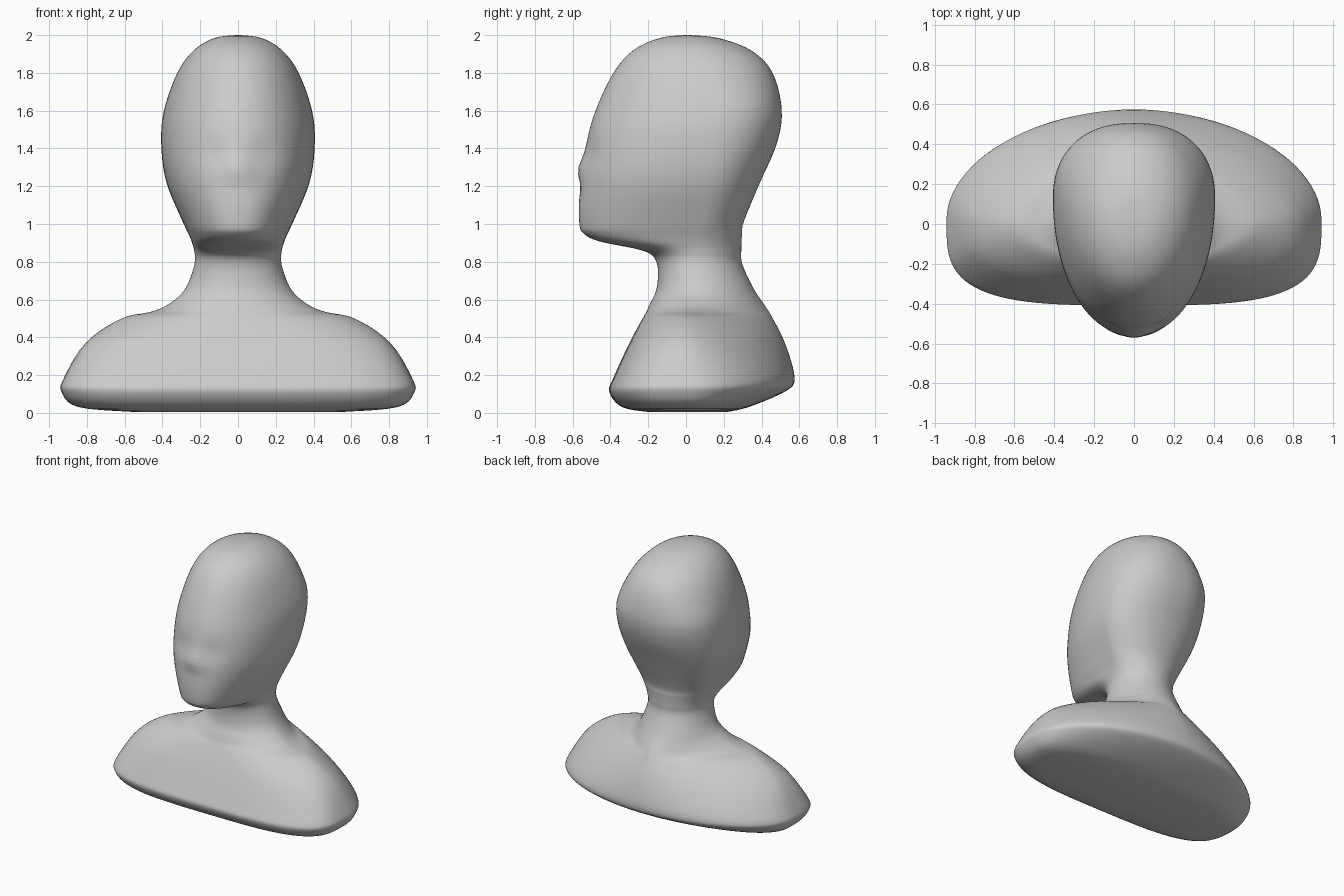
import bpy, math

if "Cube" in bpy.data.objects:
    bpy.data.objects.remove(bpy.data.objects["Cube"])

# Outline of the bust: z, half width, front y, back y
OUTLINE = [
    (0.005, 0.55, -0.20, 0.22),
    (0.03, 0.85, -0.34, 0.33),
    (0.11, 0.935, -0.407, 0.52),
    (0.18, 0.925, -0.387, 0.577),
    (0.37, 0.81, -0.30, 0.525),
    (0.50, 0.62, -0.23, 0.46),
    (0.535, 0.46, -0.21, 0.44),
    (0.58, 0.36, -0.19, 0.41),
    (0.66, 0.277, -0.155, 0.357),
    (0.79, 0.23, -0.153, 0.297),
    (0.857, 0.232, -0.22, 0.293),
    (0.905, 0.245, -0.45, 0.294),
    (0.947, 0.262, -0.54, 0.297),
    (1.01, 0.292, -0.566, 0.305),
    (1.22, 0.38, -0.563, 0.392),
    (1.42, 0.407, -0.53, 0.48),
    (1.60, 0.393, -0.48, 0.508),
    (1.80, 0.322, -0.385, 0.46),
    (1.92, 0.235, -0.28, 0.345),
    (1.985, 0.125, -0.14, 0.17),
    (2.0, 0.012, -0.005, 0.02),
]
# Shape of the sections: z, y of widest point, front and back roundness
SHAPE = [
    (0.0, 0.02, 3.5, 2.1), (0.17, 0.02, 3.5, 1.95), (0.37, 0.01, 2.9, 1.6),
    (0.52, 0.0, 1.85, 1.4), (0.66, 0.06, 2.0, 1.9), (0.9, 0.07, 2.3, 2.0),
    (1.6, 0.15, 2.1, 2.3), (2.0, 0.01, 2.0, 2.0),
]
SEGMENTS, STEPS = 96, 5


def blend(a, b, c, d, t):
    # Catmull-Rom blend between outline points b and c
    return [0.5 * (2*q + (r-p)*t + (2*p-5*q+4*r-s)*t*t + (3*q-p-3*r+s)*t**3)
            for p, q, r, s in zip(a, b, c, d)]


def shape_at(z):
    for a, b in zip(SHAPE, SHAPE[1:]):
        if z <= b[0]:
            break
    t = min(max((z-a[0]) / (b[0]-a[0]), 0), 1)
    return [p + (q-p)*t for p, q in zip(a[1:], b[1:])]


def bump(x, z, cx, cz, sx, sz):
    return math.exp(-((x-cx)/sx)**2 - ((z-cz)/sz)**2)


def ring(outline):
    z, w, front, back = outline
    mid, nf, nb = shape_at(z)
    mid = min(max(mid, front), back)
    points = []
    for i in range(SEGMENTS):
        a = 2 * math.pi * i / SEGMENTS
        c, s = math.cos(a), math.sin(a)
        n, depth = (nb, back-mid) if s > 0 else (nf, mid-front)
        x = w * math.copysign(abs(c)**(2/n), c)
        y = mid + depth * math.copysign(abs(s)**(2/n), s)
        # Nose, eye hollows and lip crease
        if s < 0 and z > 0.95:
            y -= 0.025 * bump(x, z, 0, 1.29, 0.08, 0.055)
            y += 0.018 * bump(abs(x), z, 0.13, 1.37, 0.08, 0.07)
            y += 0.012 * bump(x, z, 0, 1.20, 0.16, 0.035)
        points.append((x, y, z))
    return points


# Loft the sections into one continuous skin
rings = []
last = len(OUTLINE) - 1
for k in range(last):
    keys = [OUTLINE[min(max(k+j, 0), last)] for j in (-1, 0, 1, 2)]
    rings += [ring(blend(*keys, t/STEPS)) for t in range(STEPS)]
rings.append(ring(OUTLINE[-1]))

verts = [p for r in rings for p in r]
faces = []
for k in range(len(rings)-1):
    for i in range(SEGMENTS):
        j = (i+1) % SEGMENTS
        faces.append((k*SEGMENTS+i, k*SEGMENTS+j, (k+1)*SEGMENTS+j, (k+1)*SEGMENTS+i))

# Base and crown caps
faces.append(tuple(reversed(range(SEGMENTS))))
faces.append(tuple(range(len(verts)-SEGMENTS, len(verts))))

mesh = bpy.data.meshes.new("head_and_shoulders")
mesh.from_pydata(verts, [], faces)
mesh.shade_smooth()
bust = bpy.data.objects.new("head_and_shoulders", mesh)
bpy.context.collection.objects.link(bust)

# Soften the surface
smooth = bust.modifiers.new("soften", 'SMOOTH')
smooth.factor = 0.5
smooth.iterations = 4
